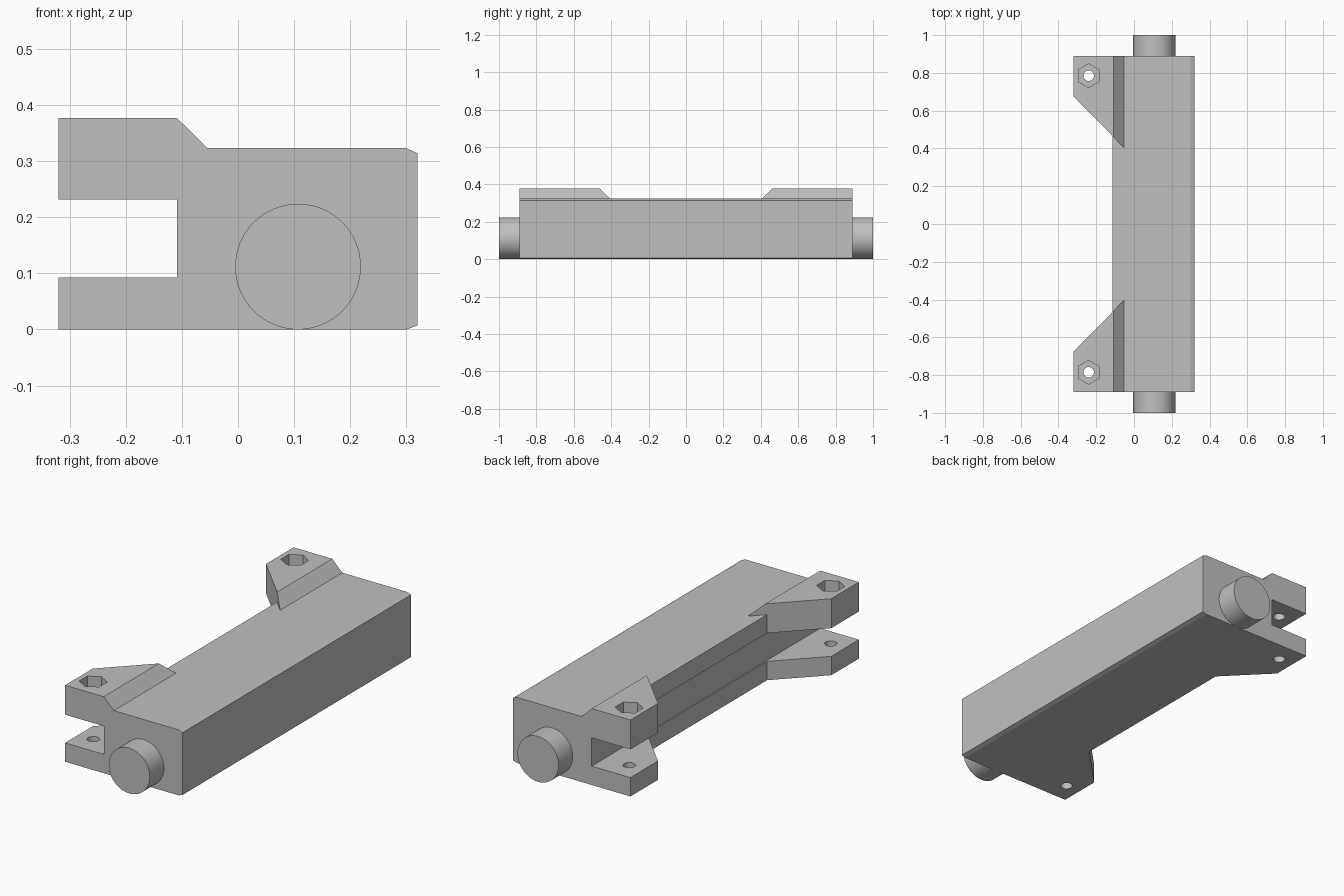
import bpy, bmesh
from math import radians
from mathutils import Matrix

if "Cube" in bpy.data.objects:
    bpy.data.objects.remove(bpy.data.objects["Cube"])

END = 0.89            # half length of the body
BACK = -0.115         # body wall that carries the lugs
HEIGHT = 0.323
HOLE = (-0.24, -0.785)

grey = bpy.data.materials.new("plain grey")
grey.use_nodes = True
grey.diffuse_color = (0.53, 0.53, 0.53, 1)
grey.node_tree.nodes["Principled BSDF"].inputs["Base Color"].default_value = grey.diffuse_color


def make_object(name, bm):
    bmesh.ops.recalc_face_normals(bm, faces=bm.faces)
    mesh = bpy.data.meshes.new(name)
    bm.to_mesh(mesh)
    bm.free()
    mesh.materials.append(grey)
    obj = bpy.data.objects.new(name, mesh)
    bpy.context.collection.objects.link(obj)
    return obj


def extrude_profile(points, y0, y1):
    """Extrude an x-z outline along y."""
    bm = bmesh.new()
    face = bm.faces.new([bm.verts.new((x, y0, z)) for x, z in points])
    out = bmesh.ops.extrude_face_region(bm, geom=[face])
    verts = [v for v in out["geom"] if isinstance(v, bmesh.types.BMVert)]
    bmesh.ops.translate(bm, verts=verts, vec=(0, y1 - y0, 0))
    return bm


def cylinder(name, sides, radius, depth, matrix):
    bm = bmesh.new()
    bmesh.ops.create_cone(bm, cap_ends=True, segments=sides, radius1=radius,
                          radius2=radius, depth=depth, matrix=matrix)
    return make_object(name, bm)


def apply_modifiers(obj):
    graph = bpy.context.evaluated_depsgraph_get()
    obj.data = bpy.data.meshes.new_from_object(obj.evaluated_get(graph))
    obj.modifiers.clear()


def cut(obj, sides, radius, z0, z1):
    """Bore a vertical hole through the lug."""
    cutter = cylinder("hole_cutter", sides, radius, z1 - z0,
                      Matrix.Translation((*HOLE, (z0 + z1) / 2)))
    cutter.hide_render = True
    mod = obj.modifiers.new("bore", 'BOOLEAN')
    mod.operation, mod.solver, mod.object = 'DIFFERENCE', 'EXACT', cutter
    apply_modifiers(obj)
    bpy.data.objects.remove(cutter)


def mirror_and_shade(obj):
    mod = obj.modifiers.new("mirror", 'MIRROR')
    mod.use_axis = (False, True, False)
    mod.use_mirror_merge = False
    apply_modifiers(obj)
    bpy.ops.object.select_all(action='DESELECT')
    obj.select_set(True)
    bpy.context.view_layer.objects.active = obj
    bpy.ops.object.shade_smooth_by_angle(angle=radians(30))


def lug(name, profile):
    """Bracket with its inner end cut off along a diagonal."""
    bm = extrude_profile(profile, -END, -0.38)
    out = bmesh.ops.bisect_plane(
        bm, geom=bm.verts[:] + bm.edges[:] + bm.faces[:],
        plane_co=(-0.32, -0.675, 0), plane_no=(-0.27, 0.266, 0), clear_outer=True)
    rim = [e for e in out["geom_cut"] if isinstance(e, bmesh.types.BMEdge)]
    bmesh.ops.contextual_create(bm, geom=rim)
    return make_object(name, bm)


# Long body with bevelled outer edges and a shallow groove in its back wall
make_object("body", extrude_profile([
    (BACK, 0), (0.30, 0), (0.32, 0.007), (0.32, 0.314), (0.30, HEIGHT),
    (BACK, HEIGHT), (BACK, 0.232), (-0.109, 0.232), (-0.109, 0.093),
    (BACK, 0.093)], -END, END))

# Upper lugs step up over the body and hold a hexagonal nut pocket
upper = lug("upper_lugs", [
    (-0.32, 0.232), (BACK, 0.232), (BACK, HEIGHT), (-0.054, HEIGHT),
    (-0.109, 0.377), (-0.32, 0.377)])
cut(upper, 32, 0.028, 0.2, 0.4)
cut(upper, 6, 0.063, 0.28, 0.4)
mirror_and_shade(upper)

# Lower lugs with plain round holes
lower = lug("lower_lugs", [(-0.32, 0), (BACK, 0), (BACK, 0.093), (-0.32, 0.093)])
cut(lower, 32, 0.028, -0.05, 0.15)
mirror_and_shade(lower)

# Round end pins
pins = cylinder("end_pins", 64, 0.112, 1 - END,
                Matrix.Translation((0.107, -(1 + END) / 2, 0.112))
                @ Matrix.Rotation(radians(90), 4, 'X'))
mirror_and_shade(pins)
